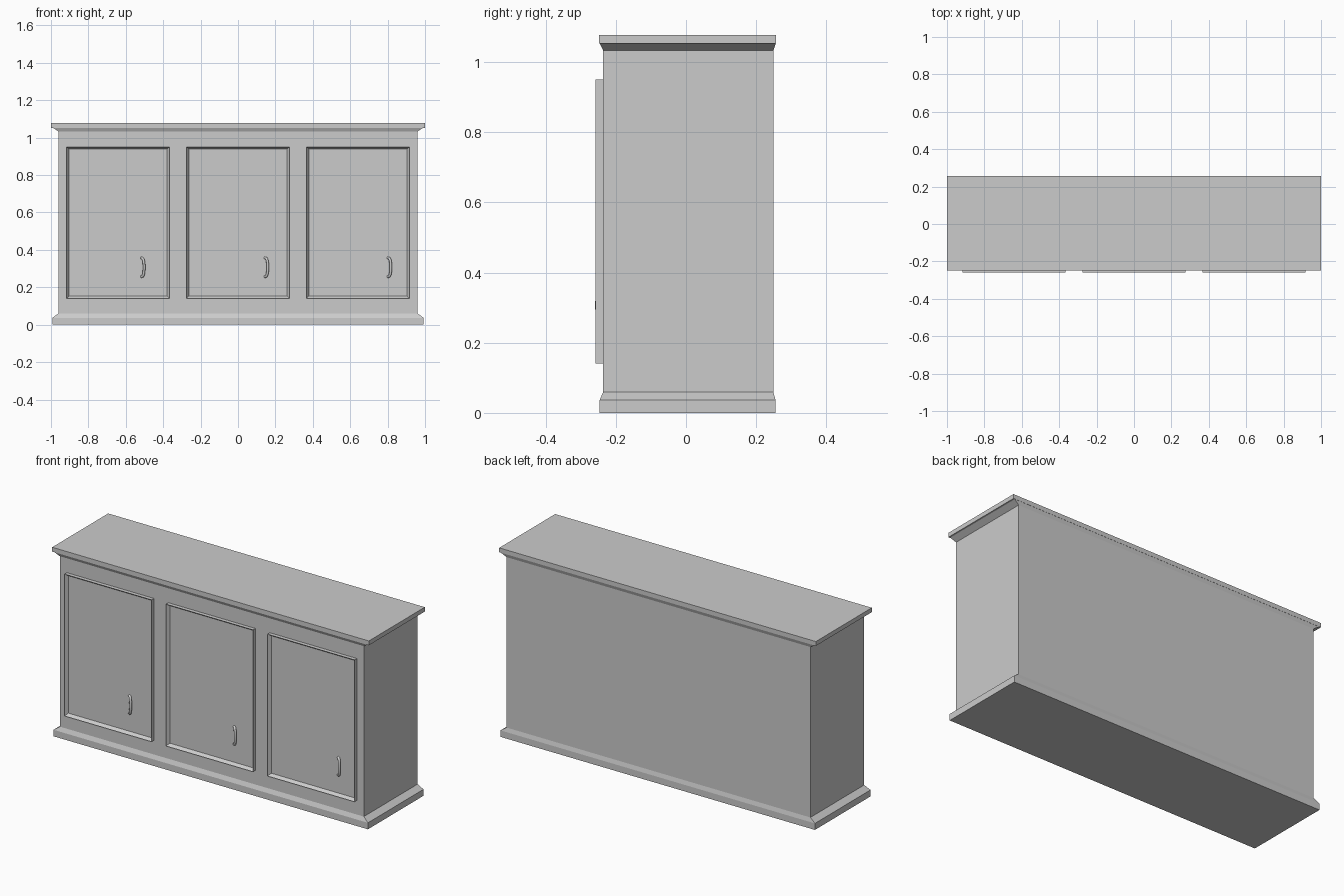
import bpy, bmesh, math

if "Cube" in bpy.data.objects:
    bpy.data.objects.remove(bpy.data.objects["Cube"])


def finish(bm, name):
    bmesh.ops.recalc_face_normals(bm, faces=bm.faces)
    me = bpy.data.meshes.new(name)
    bm.to_mesh(me)
    bm.free()
    ob = bpy.data.objects.new(name, me)
    bpy.context.collection.objects.link(ob)
    return ob


def stack(name, rings):
    """Loft rectangles given as (half width, y front, y back, z)."""
    bm = bmesh.new()
    loops = [[bm.verts.new(p) for p in ((-x, f, z), (x, f, z), (x, b, z), (-x, b, z))]
             for x, f, b, z in rings]
    for lo, hi in zip(loops, loops[1:]):
        for i in range(4):
            j = (i + 1) % 4
            bm.faces.new((lo[i], lo[j], hi[j], hi[i]))
    bm.faces.new(loops[0])
    bm.faces.new(loops[-1])
    return finish(bm, name)


def door(name, cx):
    """Box with a recessed front panel inside a narrow frame."""
    bm = bmesh.new()
    bmesh.ops.create_cube(bm, size=1)
    for v in bm.verts:
        v.co.x = cx + v.co.x * 0.55
        v.co.y = -0.246 + v.co.y * 0.024
        v.co.z = 0.546 + v.co.z * 0.81
    front = min(bm.faces, key=lambda f: f.calc_center_median().y)
    bmesh.ops.inset_region(bm, faces=[front], thickness=0.018)
    bmesh.ops.translate(bm, verts=front.verts, vec=(0, 0.018, 0))
    return finish(bm, name)


def handle(name, x, z):
    """Bow handle leaning to the right, its ends set in the panel."""
    cu = bpy.data.curves.new(name, 'CURVE')
    cu.dimensions = '3D'
    cu.bevel_depth = 0.007
    cu.bevel_resolution = 3
    cu.use_fill_caps = True
    sp = cu.splines.new('POLY')
    n = 16
    sp.points.add(n)
    for i, p in enumerate(sp.points):
        a = math.pi * i / n
        out = math.sin(a) ** 0.6
        p.co = (x + 0.016 * out, -0.239 - 0.013 * out, z - 0.05 * math.cos(a), 1)
    ob = bpy.data.objects.new(name, cu)
    bpy.context.collection.objects.link(ob)
    bpy.ops.object.select_all(action='DESELECT')
    ob.select_set(True)
    bpy.context.view_layer.objects.active = ob
    bpy.ops.object.convert(target='MESH')
    bpy.ops.object.shade_smooth_by_angle(angle=math.radians(40))


# Plinth, carcass and cornice
stack("plinth", [(0.993, -0.246, 0.255, 0), (0.993, -0.246, 0.255, 0.037),
                 (0.96, -0.236, 0.249, 0.06)])
stack("carcass", [(0.96, -0.236, 0.249, 0.05), (0.96, -0.236, 0.249, 1.04)])
stack("cornice", [(0.96, -0.236, 0.249, 1.033), (0.99, -0.246, 0.256, 1.053),
                  (1.0, -0.248, 0.257, 1.053), (1.0, -0.248, 0.257, 1.078)])

# Three doors with handles
for label, cx, hx in (("left", -0.641, -0.518), ("middle", 0, 0.143), ("right", 0.641, 0.801)):
    door(label + "_door", cx)
    handle(label + "_handle", hx, 0.307)
